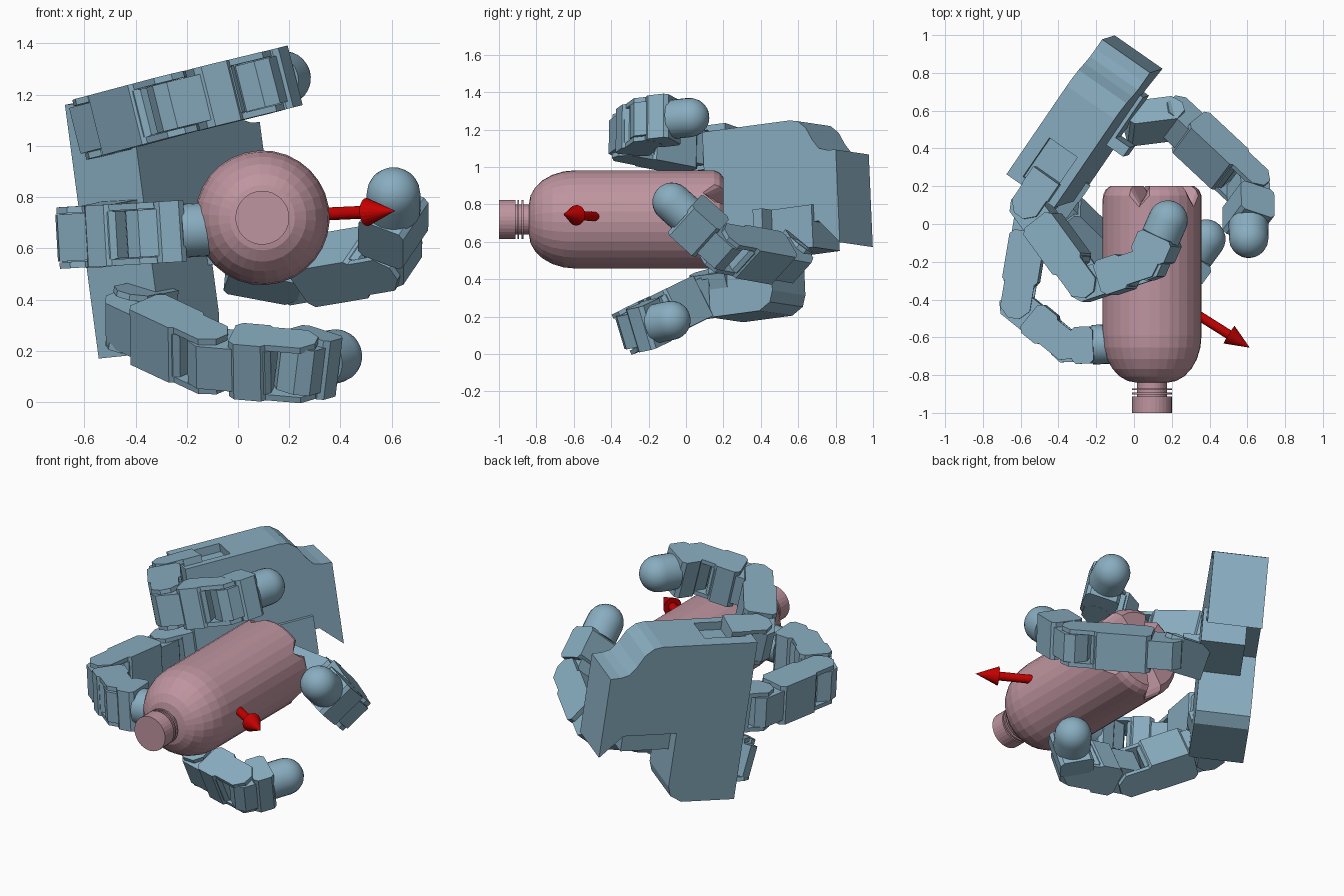
import bpy, bmesh
from math import sin, cos, pi, radians
from mathutils import Vector, Matrix

if "Cube" in bpy.data.objects:
    bpy.data.objects.remove(bpy.data.objects["Cube"])

V = Vector


def material(name, rgb):
    m = bpy.data.materials.new(name)
    m.diffuse_color = (*rgb, 1)
    m.use_nodes = True
    m.node_tree.nodes["Principled BSDF"].inputs["Base Color"].default_value = m.diffuse_color
    return m


BLUE = material("hand_blue", (0.25, 0.42, 0.53))
PINK = material("bottle_pink", (0.52, 0.30, 0.35))
RED = material("arrow_red", (0.55, 0.0, 0.0))


def finish(name, bm, mat, frame=None):
    bmesh.ops.recalc_face_normals(bm, faces=bm.faces)
    if frame:
        bm.transform(frame)
    me = bpy.data.meshes.new(name)
    bm.to_mesh(me)
    bm.free()
    ob = bpy.data.objects.new(name, me)
    bpy.context.collection.objects.link(ob)
    me.materials.append(mat)
    return ob


def frame_of(origin, t, a):
    """Local x along t, z along a, y outward."""
    t = t.normalized()
    a = (a - a.dot(t) * t).normalized()
    d = a.cross(t)
    m = Matrix((t, d, a)).transposed().to_4x4()
    m.translation = origin
    return m


def prism(bm, pts, z0, z1):
    lo = [bm.verts.new((x, y, z0)) for x, y in pts]
    hi = [bm.verts.new((x, y, z1)) for x, y in pts]
    n = len(pts)
    bm.faces.new(lo[::-1])
    bm.faces.new(hi)
    for i in range(n):
        j = (i + 1) % n
        bm.faces.new((lo[i], lo[j], hi[j], hi[i]))


def rect(x0, x1, y0, y1):
    return [(x0, y0), (x1, y0), (x1, y1), (x0, y1)]


def chamfered(x0, x1, h, c0, c1):
    return [(x0, -h + c0), (x0 + c0, -h), (x1 - c1, -h), (x1, -h + c1),
            (x1, h - c1), (x1 - c1, h), (x0 + c0, h), (x0, h - c0)]


def lathe(bm, profile, seg, shift=None):
    """Profile of (radius, height) turned about local z."""
    rings = []
    for k, (r, z) in enumerate(profile):
        if r == 0:
            rings.append([bm.verts.new((0, 0, z))] * seg)
        else:
            rings.append([bm.verts.new((r * cos(2 * pi * i / seg), r * sin(2 * pi * i / seg),
                                        shift(k, i, z) if shift else z)) for i in range(seg)])
    for p, q in zip(rings, rings[1:]):
        for i in range(seg):
            j = (i + 1) % seg
            f = list(dict.fromkeys((p[i], p[j], q[j], q[i])))
            if len(f) > 2:
                bm.faces.new(f)


# ---- bottle with five notches in its base
prof = [(0, .14), (.10, .2), (.225, .2), (.25, .18), (.263, .15), (.263, .08), (.263, -.59)]
prof += [(.08 + .183 * cos(a), -.59 - .25 * sin(a)) for a in [radians(d) for d in range(15, 91, 15)]]
prof += [(.08, -.87), (.105, -.87), (.105, -.88), (.08, -.88), (.08, -.892), (.105, -.892),
         (.105, -.902), (.08, -.902), (.08, -.912), (.105, -.912), (.105, -1), (0, -1)]
notch = lambda k, i, z: min(z, (.2, .17, .11, .10, .09)[k]) if k < 5 and i % 6 == 0 else z
bm = bmesh.new()
lathe(bm, prof, 30, notch)
bottle_frame = Matrix.Translation((.095, 0, .72)) @ Matrix.Rotation(-pi / 2, 4, 'X') @ Matrix.Rotation(radians(-105), 4, 'Z')
finish("bottle", bm, PINK, bottle_frame)

# ---- arrow
start, tip = V((.24, -.42, .73)), V((.613, -.655, .747))
ln = (tip - start).length
bm = bmesh.new()
lathe(bm, [(0, 0), (.025, 0), (.025, ln - .13), (.055, ln - .13), (0, ln)], 20)
finish("arrow", bm, RED, Matrix.Translation(start) @ (tip - start).to_track_quat('Z', 'Y').to_matrix().to_4x4())

# ---- palm: L towards the fingers, W across them, N towards the bottle
L = V((-.56, -.82, -.11)).normalized()
W = V((-.13, -.04, .99))
W = (W - W.dot(L) * L).normalized()
N = L.cross(W)
if N.x < 0:
    N = -N
P0 = V((-.44, .215, .685))
palm_frame = Matrix((-L, W, N)).transposed().to_4x4()
palm_frame.translation = P0
bm = bmesh.new()
prism(bm, [(-.04, .5), (.53, .5), (.58, .49), (.63, .45), (.67, .38), (.71, .33), (.76, .315), (.82, .31),
           (.82, -.19), (.69, -.06), (.37, -.06), (.37, -.40), (.35, -.46), (.28, -.5), (-.04, -.5)], -.18, .13)
palm = finish("palm", bm, BLUE, palm_frame)

# shallow recess in the side of the palm beside the upper knuckle
bm = bmesh.new()
prism(bm, rect(.0, .25, .45, .6), -.1, .08)
cutter = finish("palm_cutter", bm, BLUE, palm_frame)
cutter.hide_render = True
cutter.hide_set(True)
mod = palm.modifiers.new("recess", 'BOOLEAN')
mod.object = cutter
mod.solver = 'EXACT'

# thumb base: block in the palm notch and a bracket in front
bm = bmesh.new()
prism(bm, rect(.37, .66, -.2, .03), -.1, .15)
prism(bm, rect(.34, .40, -.2, .03), .1, .24)
finish("thumb_base", bm, BLUE, palm_frame)


# ---- finger links
def link(name, p, q, axis, w=.12):
    ln = (q - p).length
    bm = bmesh.new()
    prism(bm, chamfered(-.08, ln - .10, .086, .045, .02), -w + .028, w - .028)
    prism(bm, chamfered(.09, ln - .11, .095, .025, .025), -w, w)
    for s in (-1, 1):
        prism(bm, chamfered(ln - .14, ln + .07, .08, .01, .05), s * w, s * (w - .025))
    finish(name, bm, BLUE, frame_of(p, q - p, axis))


def fingertip(name, p, q, axis, w=.12):
    ln = (q - p).length
    r = .105
    bm = bmesh.new()
    prism(bm, chamfered(-.08, ln - .16, .086, .045, .01), -w + .028, w - .028)
    prism(bm, chamfered(.03 if ln < .3 else .08, ln - .09, .098, .02, .02), -w, w)
    finish(name + "_end", bm, BLUE, frame_of(p, q - p, axis))
    bm = bmesh.new()
    lathe(bm, [(0, -.1), (r, -.1)] + [(r * cos(radians(a)), r * sin(radians(a))) for a in range(0, 90, 15)] + [(0, r)], 24)
    ob = finish(name + "_pad", bm, BLUE,
                Matrix.Translation(q) @ (q - p).to_track_quat('Z', 'Y').to_matrix().to_4x4())
    for f in ob.data.polygons:
        f.use_smooth = f.normal.dot((q - p).normalized()) > -.9


fingers = {
    "upper_finger": [(-.55, .09, 1.08), (-.25, -.32, 1.16), (.08, -.21, 1.24), (.18, .02, 1.265)],
    "middle_finger": [(-.54, .05, .65), (-.62, -.43, .645), (-.355, -.645, .66), (-.12, -.635, .675)],
    "lower_finger": [(-.43, .11, .32), (-.11, -.2, .17), (.24, -.27, .14), (.38, -.08, .18)],
}
for name, pts in fingers.items():
    a, b, c, d = map(V, pts)
    axis = (b - a).cross(c - b).normalized()
    bm = bmesh.new()
    for s in (-1, 1):
        prism(bm, chamfered(-.2, .06, .08, .01, .05), s * .12, s * .095)
    prism(bm, rect(-.2, -.09, -.085, .085), -.12, .12)
    finish(name + "_knuckle", bm, BLUE, frame_of(a, L, axis))
    link(name + "_proximal", a, b, axis)
    link(name + "_medial", b, c, axis)
    fingertip(name + "_tip", c, d, axis)

# ---- thumb
a, b, c, d = V((.06, .54, .53)), V((.22, .56, .50)), V((.605, .20, .565)), V((.607, -.075, .812))
axis = (c - b).cross(d - c)
bm = bmesh.new()
prism(bm, chamfered(-.1, .2, .075, .02, .05), -.1, .1)
finish("thumb_root", bm, BLUE, frame_of(a, b - a, axis))
link("thumb_medial", b, c, axis, .11)
fingertip("thumb_tip", c, d, axis, .11)
